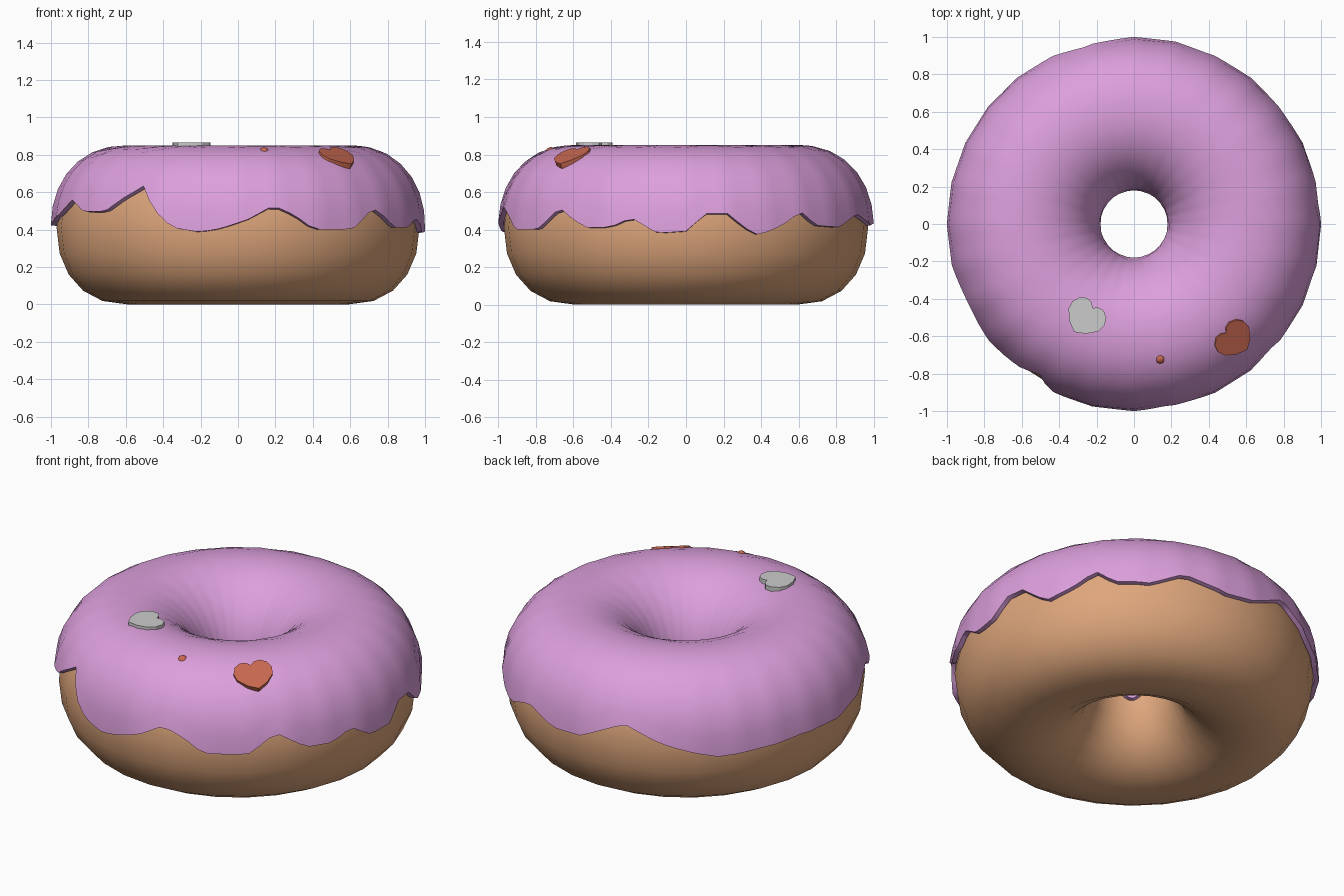
import bpy, bmesh, math
from mathutils import Vector, Matrix

if "Cube" in bpy.data.objects:
    bpy.data.objects.remove(bpy.data.objects["Cube"])

SIDES = 28                               # sides round the ring
RING, HALF_W, HALF_H, MID = 0.59, 0.38, 0.41, 0.41


def material(name, rgb):
    m = bpy.data.materials.new(name)
    m.diffuse_color = (*rgb, 1)
    m.use_nodes = True
    m.node_tree.nodes["Principled BSDF"].inputs["Base Color"].default_value = m.diffuse_color
    return m


def finish(ob, mat=None, angle=40):
    if mat:
        ob.data.materials.append(mat)
    bpy.ops.object.select_all(action='DESELECT')
    ob.select_set(True)
    bpy.context.view_layer.objects.active = ob
    for mod in list(ob.modifiers):
        bpy.ops.object.modifier_apply(modifier=mod.name)
    bpy.ops.object.shade_smooth_by_angle(angle=math.radians(angle))


def new_object(name, bm):
    me = bpy.data.meshes.new(name)
    bm.to_mesh(me)
    bm.free()
    ob = bpy.data.objects.new(name, me)
    bpy.context.collection.objects.link(ob)
    return ob


def ring_point(theta, phi, grow=0.0):
    """Point on the ring's slightly squared oval section, on a SIDES-gon."""
    c, s = math.cos(phi), math.sin(phi)
    if c > 0:
        c = c ** 0.88
    r = RING + (HALF_W + grow) * c
    z = MID + (HALF_H + grow) * math.copysign(abs(s) ** 0.93, s)
    step = 2 * math.pi / SIDES
    r *= math.cos(step / 2) / math.cos(theta % step - step / 2)
    return Vector((r * math.cos(theta), r * math.sin(theta), z))


def ring_surface(name, n, rows, phi_at, closed, grow=0.0):
    bm = bmesh.new()
    grid = []
    for i in range(n):
        t = 2 * math.pi * i / n
        grid.append([bm.verts.new(ring_point(t, phi_at(t, j / rows), grow))
                     for j in range(rows if closed else rows + 1)])
    for i in range(n):
        a, b = grid[i], grid[(i + 1) % n]
        for j in range(rows):
            k = (j + 1) % len(a)
            bm.faces.new((a[j], b[j], b[k], a[k]))
    return new_object(name, bm)


# Dough ring
dough = ring_surface("dough", SIDES, 20, lambda t, f: 2 * math.pi * f, True)
finish(dough, material("dough_brown", (0.73, 0.38, 0.20)))

# Icing: wavy lower edge as (degrees, height) pairs
DRIPS = [(0, .39), (6, .48), (13, .48), (18, .41), (23, .37), (31, .42),
         (38, .49), (44, .42), (55, .41), (66, .48), (80, .42), (90, .43),
         (105, .54), (120, .44), (135, .38), (150, .40), (164, .42),
         (180, .42), (195, .47), (206, .55), (213, .49), (224, .49),
         (238, .62), (243, .50), (249, .41), (258, .385), (265, .405),
         (273, .45), (281, .52), (288, .47), (294, .40), (308, .40),
         (317, .51), (327, .41), (336, .41), (343, .46), (351, .38),
         (360, .39)]


def icing_phi(theta, f):
    d = math.degrees(theta) % 360
    for (d0, z0), (d1, z1) in zip(DRIPS, DRIPS[1:]):
        if d0 <= d <= d1:
            z = z0 + (z1 - z0) * (d - d0) / (d1 - d0)
            break
    s = (z - MID) / HALF_H
    low = math.asin(math.copysign(abs(s) ** (1 / 0.93), s))
    high = math.pi + 0.08 * math.sin(5 * theta)
    return low + (high - low) * f


icing = ring_surface("icing", SIDES * 4, 14, icing_phi, False, grow=0.004)
shell = icing.modifiers.new("thickness", 'SOLIDIFY')
shell.thickness, shell.offset = 0.027, 1
finish(icing, material("icing_plum", (0.72, 0.35, 0.72)))


# Heart sprinkles: origin at the tip, pointing along "up", facing "normal"
def heart(name, tip, up, normal, depth, mat=None):
    half = [(.055, .03), (.10, .08), (.107, .125), (.09, .165),
            (.055, .187), (.022, .182)]
    outline = [(0, 0)] + half + [(0, .162)] + [(-x, y) for x, y in half[::-1]]
    bm = bmesh.new()
    face = bm.faces.new([bm.verts.new((x, y, 0)) for x, y in outline])
    top = bmesh.ops.extrude_face_region(bm, geom=[face])["geom"]
    bmesh.ops.translate(bm, vec=(0, 0, depth),
                        verts=[v for v in top if isinstance(v, bmesh.types.BMVert)])
    bmesh.ops.recalc_face_normals(bm, faces=bm.faces)
    y = Vector(up).normalized()
    n = Vector(normal)
    z = (n - n.dot(y) * y).normalized()
    x = y.cross(z)
    m = Matrix((x, y, z)).transposed().to_4x4()
    bmesh.ops.transform(bm, matrix=Matrix.Translation(tip) @ m, verts=bm.verts)
    finish(new_object(name, bm), mat, 30)


red = material("sprinkle_red", (0.58, 0.14, 0.08))
heart("grey_heart_sprinkle", (-.32, -.577, .838), (.61, .79, 0), (0, 0, 1), .027)
heart("red_heart_sprinkle", (.598, -.66, .725), (-.13, .10, .085),
      (.40, -.43, .80), .03, red)

# Round sprinkle
bm = bmesh.new()
bmesh.ops.create_uvsphere(bm, u_segments=12, v_segments=8, radius=0.028)
bmesh.ops.translate(bm, vec=(.14, -.72, .812), verts=bm.verts)
finish(new_object("ball_sprinkle", bm), red)
